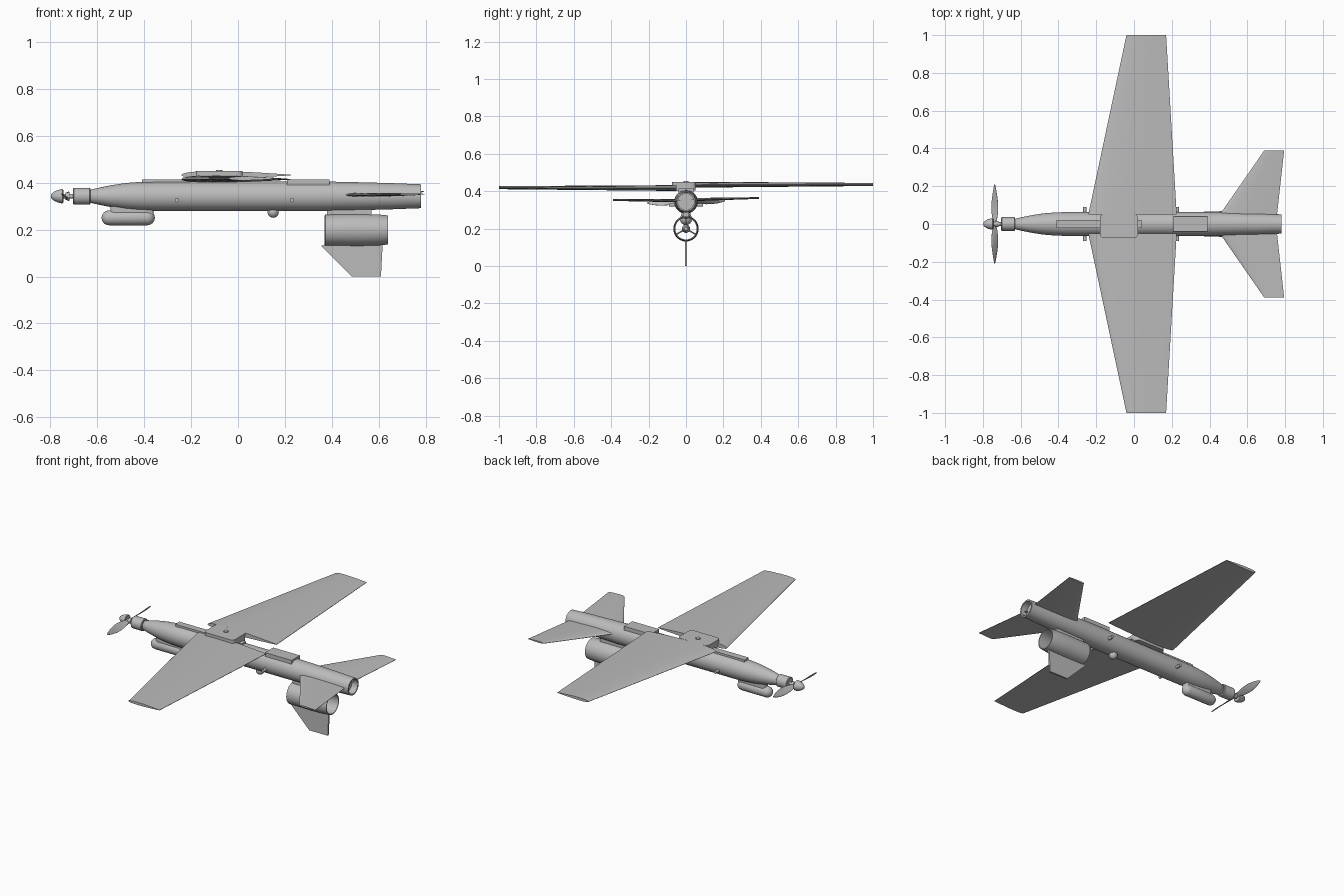
import bpy, bmesh, math
from mathutils import Matrix, Vector

cube = bpy.data.objects.get("Cube")
if cube:
    bpy.data.objects.remove(cube)

grey = bpy.data.materials.new("plain_grey")
grey.use_nodes = True
COL = (0.5, 0.5, 0.5, 1)
grey.diffuse_color = COL
grey.node_tree.nodes["Principled BSDF"].inputs["Base Color"].default_value = COL

AXIS = 0.343   # height of the body centreline
DUCT = 0.199   # height of the duct centreline


def finish(name, bm, angle=35):
    bmesh.ops.recalc_face_normals(bm, faces=bm.faces)
    mesh = bpy.data.meshes.new(name)
    bm.to_mesh(mesh)
    bm.free()
    mesh.materials.append(grey)
    ob = bpy.data.objects.new(name, mesh)
    bpy.context.collection.objects.link(ob)
    bpy.ops.object.select_all(action='DESELECT')
    ob.select_set(True)
    bpy.context.view_layer.objects.active = ob
    bpy.ops.object.shade_smooth_by_angle(angle=math.radians(angle))
    return ob


def loft(name, loops, closed=False):
    """Skin a list of equal-length point loops; cap the ends unless closed."""
    bm = bmesh.new()
    rings = [[bm.verts.new(p) for p in lp] for lp in loops]
    n = len(rings[0])
    pairs = list(zip(rings, rings[1:]))
    if closed:
        pairs.append((rings[-1], rings[0]))
    for a, b in pairs:
        for i in range(n):
            j = (i + 1) % n
            bm.faces.new((a[i], a[j], b[j], b[i]))
    if not closed:
        bm.faces.new(rings[0])
        bm.faces.new(rings[-1])
    return finish(name, bm)


def lathe(name, profile, z, y=0, n=40, closed=False):
    """Revolve (x, radius) pairs about a line along x."""
    turn = [2 * math.pi * i / n for i in range(n)]
    return loft(name, [[(x, y + r * math.cos(t), z + r * math.sin(t)) for t in turn]
                       for x, r in profile], closed)


def rod(name, p, q, r, n=20):
    p, q = Vector(p), Vector(q)
    bm = bmesh.new()
    rot = (q - p).to_track_quat('Z', 'Y').to_matrix().to_4x4()
    bmesh.ops.create_cone(bm, cap_ends=True, segments=n, radius1=r, radius2=r,
                          depth=(q - p).length, matrix=Matrix.Translation((p + q) / 2) @ rot)
    return finish(name, bm)


def box(name, lo, hi, bevel=0):
    lo, hi = Vector(lo), Vector(hi)
    bm = bmesh.new()
    bmesh.ops.create_cube(bm, size=1, matrix=Matrix.Translation((lo + hi) / 2)
                          @ Matrix.Diagonal((*(hi - lo), 1)))
    if bevel:
        upright = [e for e in bm.edges if abs(e.verts[0].co.z - e.verts[1].co.z) > 1e-4]
        bmesh.ops.bevel(bm, geom=upright, offset=bevel, segments=5, profile=0.5, affect='EDGES')
    return finish(name, bm)


def foil(x0, x1, thick, steps=12):
    """Airfoil outline from leading edge x0 to trailing edge x1, as (x, height)."""
    us = [(1 - math.cos(math.pi * i / steps)) / 2 for i in range(steps + 1)]
    half = [4.9 * thick * (0.2969 * u ** 0.5 - 0.126 * u - 0.3516 * u * u
                           + 0.2843 * u ** 3 - 0.0995 * u ** 4) + 0.0008 for u in us]
    top = [(x0 + u * (x1 - x0), h) for u, h in zip(us, half)]
    low = [(x, -h * 0.8) for x, h in top]
    return top + low[::-1]


def surface(name, root, tip):
    """Flying surface lofted between two (x0, x1, thickness, y, z) stations."""
    loft(name, [[(x, y, z + h) for x, h in foil(x0, x1, t)] for x0, x1, t, y, z in (root, tip)])


# Body tube with rounded nose and a recessed tail opening
lathe("fuselage", [(-0.63, 0.024), (-0.625, 0.029), (-0.59, 0.037), (-0.54, 0.047),
                   (-0.48, 0.056), (-0.42, 0.061), (-0.36, 0.063), (0.36, 0.063),
                   (0.5, 0.06), (0.65, 0.056), (0.78, 0.051), (0.78, 0.043), (0.74, 0.043)], AXIS)

# Motor, shaft and spinner
lathe("motor", [(-0.703, 0.032), (-0.7, 0.036), (-0.633, 0.036), (-0.63, 0.032)], AXIS)
rod("propeller_shaft", (-0.76, 0, AXIS), (-0.62, 0, AXIS), 0.01)
lathe("propeller_hub", [(-0.735, 0.016), (-0.718, 0.016)], AXIS)
lathe("spinner", [(-0.798, 0.004), (-0.795, 0.011), (-0.785, 0.019), (-0.77, 0.026),
                  (-0.755, 0.03), (-0.748, 0.03), (-0.745, 0.026)], AXIS)

# Two twisted propeller blades
for side, label in ((1, "left"), (-1, "right")):
    loops = []
    for k in range(13):
        u = k / 12
        chord = 0.012 + 0.034 * math.sin(math.pi * min(1, u * 1.02 + 0.02)) ** 0.8 if u < 0.98 else 0.006
        pitch = math.radians(65 - 35 * u)
        c, s = math.cos(pitch), side * math.sin(pitch)
        loops.append([(-0.737 + x * s * side - h * c, side * (0.008 + 0.2 * u),
                       AXIS + side * 0.006 * u + side * (x * c + h * s * side))
                      for x, h in foil(-chord / 2, chord / 2, 0.004, 6)])
    loft(label + "_propeller_blade", loops)

# Main wings, mounted at slightly different heights
surface("rear_wing", (-0.242, 0.226, 0.034, 0.05, 0.433), (-0.04, 0.17, 0.017, 1.0, 0.435))
surface("front_wing", (-0.242, 0.226, 0.034, -0.05, 0.415), (-0.04, 0.17, 0.017, -1.0, 0.418))

# Wing pivot plate, its bolt, and the top rails
box("wing_mount", (-0.18, -0.075, 0.404), (0.02, 0.052, 0.45), 0.02)
rod("wing_bolt", (-0.08, 0, 0.44), (-0.08, 0, 0.455), 0.014)
box("front_rail", (-0.41, -0.02, 0.39), (0.04, 0.02, 0.415))
box("back_rail", (0.21, -0.04, 0.38), (0.39, 0.04, 0.415))

# Tailplanes
surface("rear_tailplane", (0.44, 0.755, 0.018, 0.03, 0.354), (0.69, 0.795, 0.009, 0.39, 0.363))
surface("front_tailplane", (0.44, 0.755, 0.018, -0.03, 0.348), (0.69, 0.795, 0.009, -0.39, 0.352))

# Side pegs
for x in (-0.26, 0.23):
    rod("side_peg", (x, -0.09, 0.326), (x, 0.09, 0.326), 0.009)

# Belly sensor ball on a short collar
bm = bmesh.new()
bmesh.ops.create_uvsphere(bm, u_segments=24, v_segments=14, radius=0.024,
                          matrix=Matrix.Translation((0.15, 0, 0.275)))
finish("sensor_ball", bm)

# Belly pod: rounded capsule on a pylon
cap = [(math.sin(a), math.cos(a)) for a in [math.radians(d) for d in (5, 25, 45, 65, 90)]]
lathe("belly_pod", [(-0.55 - 0.032 * c, 0.032 * s) for s, c in cap]
      + [(-0.387 + 0.032 * c, 0.032 * s) for s, c in cap[::-1]], 0.251)
box("pod_pylon", (-0.545, -0.022, 0.255), (-0.36, 0.022, 0.31), 0.015)

# Ducted tube under the tail with a centre body and struts
lathe("duct", [(0.37, 0.062), (0.373, 0.067), (0.525, 0.068), (0.6, 0.066), (0.64, 0.062),
               (0.64, 0.057), (0.38, 0.057)], DUCT, closed=True)
lathe("duct_core", [(0.4, 0.003), (0.41, 0.013), (0.44, 0.022), (0.52, 0.022), (0.58, 0.01)], DUCT)
for k in range(3):
    a = math.radians(90 + 120 * k)
    rod("duct_strut", (0.47, 0, DUCT),
        (0.47, 0.06 * math.cos(a), DUCT + 0.06 * math.sin(a)), 0.004, 8)
box("duct_pylon", (0.38, -0.016, 0.26), (0.57, 0.016, 0.295))

# Ventral fin
bm = bmesh.new()
outline = [(0.355, 0.131), (0.485, 0), (0.61, 0), (0.617, 0.136), (0.37, 0.137)]
face = bm.faces.new([bm.verts.new((x, -0.005, z)) for x, z in outline])
out = bmesh.ops.extrude_face_region(bm, geom=[face])
bmesh.ops.translate(bm, vec=(0, 0.01, 0), verts=[v for v in out["geom"] if isinstance(v, bmesh.types.BMVert)])
finish("ventral_fin", bm)
